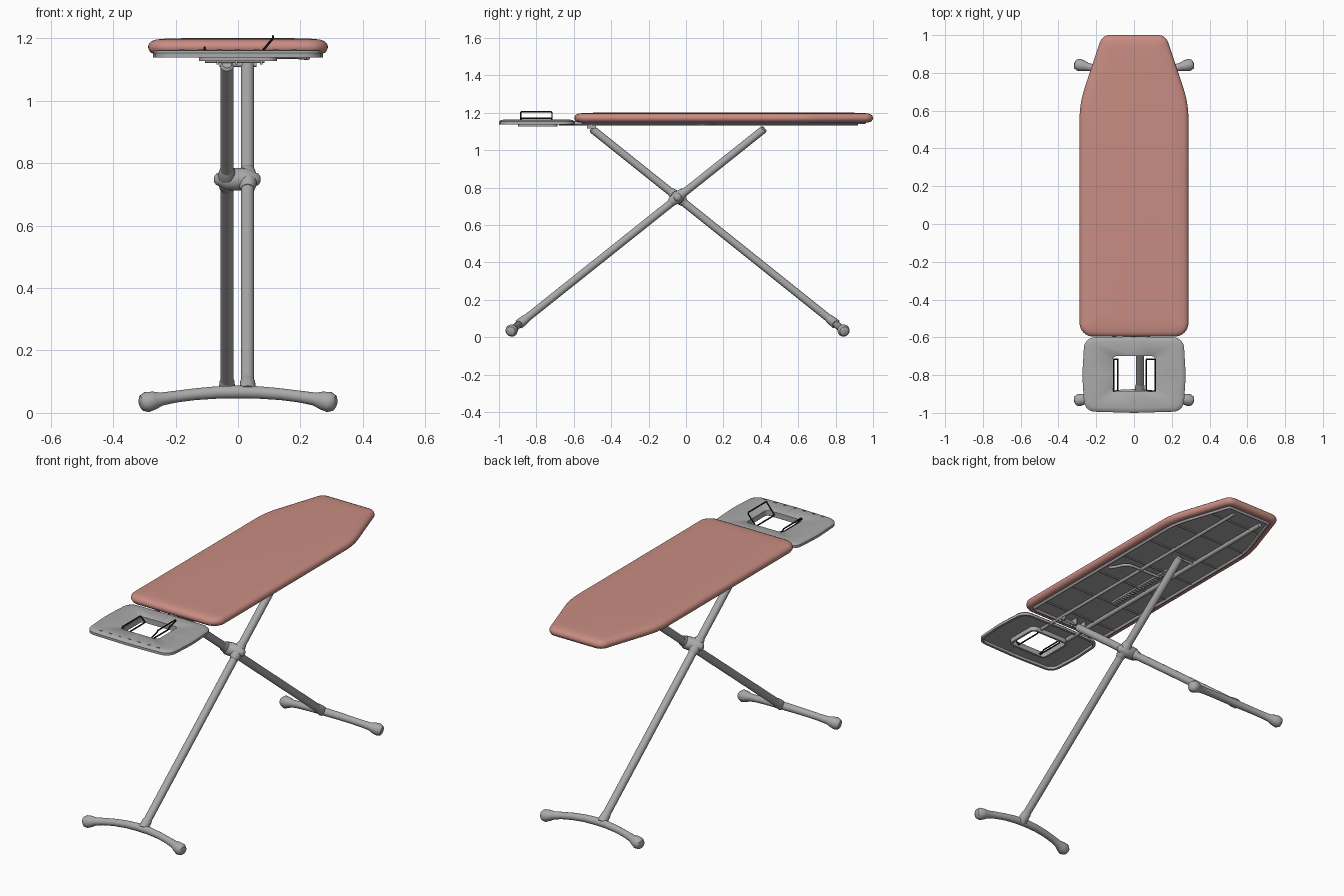
import bpy, bmesh, math
from mathutils import Vector

if "Cube" in bpy.data.objects:
    bpy.data.objects.remove(bpy.data.objects["Cube"])


def material(name, rgb):
    m = bpy.data.materials.new(name)
    m.diffuse_color = (*rgb, 1)
    m.use_nodes = True
    m.node_tree.nodes["Principled BSDF"].inputs["Base Color"].default_value = m.diffuse_color
    return m


PINK = material("pink_fabric", (0.58, 0.265, 0.225))
GRAY = material("gray_metal", (0.40, 0.40, 0.40))
BLACK = material("black_wire", (0.012, 0.012, 0.012))


def finish(name, bm, mat, angle=40):
    bmesh.ops.recalc_face_normals(bm, faces=bm.faces)
    me = bpy.data.meshes.new(name)
    bm.to_mesh(me)
    bm.free()
    me.materials.append(mat)
    ob = bpy.data.objects.new(name, me)
    bpy.context.collection.objects.link(ob)
    bpy.ops.object.select_all(action='DESELECT')
    ob.select_set(True)
    bpy.context.view_layer.objects.active = ob
    bpy.ops.object.shade_smooth_by_angle(angle=math.radians(angle))
    return ob


def loft(name, rings, mat, cap=True, wrap=False):
    """Skin a list of equal-length point rings."""
    bm = bmesh.new()
    vr = [[bm.verts.new(p) for p in r] for r in rings]
    n = len(vr[0])
    pairs = list(zip(vr, vr[1:])) + ([(vr[-1], vr[0])] if wrap else [])
    for a, b in pairs:
        for i in range(n):
            j = (i + 1) % n
            bm.faces.new((a[i], a[j], b[j], b[i]))
    if cap and not wrap:
        bm.faces.new(vr[0])
        bm.faces.new(vr[-1])
    return finish(name, bm, mat)


def tube(name, path, radius, mat=GRAY, sides=16, closed=False):
    """Sweep a circle along a path; radius may be one number or one per point."""
    pts = [Vector(p) for p in path]
    n = len(pts)
    radii = radius if isinstance(radius, (list, tuple)) else [radius] * n
    rings, prev, u = [], None, None
    for i, p in enumerate(pts):
        a = pts[(i - 1) % n] if closed else pts[max(i - 1, 0)]
        b = pts[(i + 1) % n] if closed else pts[min(i + 1, n - 1)]
        t = ((p - a).normalized() + (b - p).normalized()).normalized()
        u = t.orthogonal().normalized() if prev is None else prev.rotation_difference(t) @ u
        prev, v = t, t.cross(u)
        rings.append([p + radii[i] * (math.cos(w) * u + math.sin(w) * v)
                      for w in (math.tau * k / sides for k in range(sides))])
    return loft(name, rings, mat, wrap=closed)


def box(name, center, size, mat=GRAY):
    bm = bmesh.new()
    bmesh.ops.create_cube(bm, size=1)
    for v in bm.verts:
        v.co = Vector([c + s * k for c, s, k in zip(center, size, v.co)])
    return finish(name, bm, mat)


def outline(corners, inset, z, seg=8):
    """Counter-clockwise polygon of (x, y, radius), inset and with rounded corners."""
    n, out = len(corners), []
    P = [Vector(c[:2]) for c in corners]
    for i in range(n):
        p = P[i]
        d0, d1 = (p - P[i - 1]).normalized(), (P[(i + 1) % n] - p).normalized()
        n0, n1 = Vector((-d0.y, d0.x)), Vector((-d1.y, d1.x))
        m = (n0 + n1) / (1 + n0.dot(n1))          # mitre vector
        r = max(corners[i][2] - inset, 0.004)
        c = p + m * (inset + r)
        a0 = math.atan2(-n0.y, -n0.x)
        turn = math.atan2(d0.cross(d1), d0.dot(d1))
        for k in range(seg + 1):
            a = a0 + turn * k / seg
            out.append((c.x + r * math.cos(a), c.y + r * math.sin(a), z))
    return out


# Padded board cover: rounded top and a lip turned under
BOARD = [(-.288, -.595, .07), (0, -.597, .5), (.288, -.595, .07), (.288, .64, .5), (.168, 1.0, .055),
         (-.168, 1.0, .055), (-.288, .64, .5)]
loft("board_cover", [outline(BOARD, i, z) for i, z in [
    (.045, 1.160), (.040, 1.151), (.022, 1.149), (.008, 1.154), (.001, 1.165), (0, 1.174),
    (.004, 1.184), (.012, 1.191), (.026, 1.196), (.06, 1.199), (.11, 1.200)]], PINK)

# Metal underside plate, edge frame, rails and cross wires
loft("board_plate", [outline(BOARD, .03, z) for z in (1.155, 1.165)], GRAY)
tube("edge_frame", outline(BOARD, .045, 1.148), .008, sides=10, closed=True)
for name, x, r in (("left_rail", -.105, .012), ("right_rail", .075, .009)):
    tube(name, [(x, -.68, 1.143), (x, .92, 1.143)], r, sides=12)
for i in range(7):
    y = -.45 + i * .215
    w = .243 if y < .6 else .243 - (y - .6) * .3
    tube("cross_wire", [(-w, y, 1.150), (w, y, 1.150)], .005, sides=8)

# Height ratchet strip with teeth, and the release lever
box("ratchet_strip", (-.05, 0, 1.149), (.026, .46, .010))
for i in range(22):
    box("ratchet_tooth", (-.05, -.22 + i * .021, 1.140), (.022, .009, .012))
tube("release_lever", [(-.06, .15, 1.142), (.13, .15, 1.142), (.16, .145, 1.142), (.18, .125, 1.142),
                       (.20, .09, 1.140), (.225, .06, 1.138)], .008, sides=10)

# Iron rest: pressed tray with a rim, and a square hole with a collar
TRAY = [(-.262, -.992, .06), (0, -1.0, .5), (.262, -.992, .06), (.274, -.80, .8),
        (.262, -.60, .06), (0, -.596, .5), (-.262, -.60, .06), (-.274, -.80, .8)]
HOLE = [(-.113, -.885, .02), (0, -.885, .02), (.113, -.885, .02), (.113, -.79, .02),
        (.113, -.70, .02), (0, -.70, .02), (-.113, -.70, .02), (-.113, -.79, .02)]
loft("iron_rest", [outline(s, i, z) for s, i, z in [
    (HOLE, 0, 1.127), (HOLE, 0, 1.157), (HOLE, -.006, 1.162), (TRAY, .025, 1.163),
    (TRAY, .008, 1.160), (TRAY, 0, 1.152), (TRAY, 0, 1.138), (TRAY, .014, 1.138),
    (TRAY, .016, 1.152), (HOLE, -.012, 1.152), (HOLE, -.012, 1.127)]], GRAY, wrap=True)
for i in range(7):
    box("rest_stud", (-.18 + i * .06, -.972, 1.163), (.016, .006, .004))

# Wire iron holders beside the hole
for name, lo, hi in (("right_iron_holder", (.066, 1.138), (.112, 1.206)),
                     ("left_iron_holder", (-.085, 1.135), (-.107, 1.170))):
    tube(name, [(lo[0], -.80, lo[1]), (lo[0], -.878, lo[1]), (lo[0], -.884, lo[1] + .006),
                (hi[0], -.884, hi[1] - .006), (hi[0], -.878, hi[1]),
                (hi[0], -.722, hi[1]), (hi[0], -.716, hi[1] - .006),
                (lo[0], -.716, lo[1] + .006), (lo[0], -.722, lo[1])],
         .004, BLACK, sides=8, closed=True)

# Crossed legs, each with an arched foot bar and a pivot sleeve
PIVOT = Vector((0, -.045, .748))
foot_x = [-.314, -.309, -.292, -.268, -.245, -.2, -.14, -.07, 0, .07, .14, .2, .245, .268, .292, .309, .314]
half = [.014, .025, .033, .029, .021, .019, .019, .020]
for name, x, y0, y1, s in (("front_foot", .031, -.895, .42, -1), ("back_foot", -.035, .805, -.505, 1)):
    a, b = Vector((x, y0, .067)), Vector((x, y1, 1.115))
    d = (b - a).normalized()
    tube(name + "_leg", [a, b - d * .006, b + d * .002], [.021, .021, .014], sides=24)
    tube(name + "_bar", [(t, y0 + s * .04 * (t / .3) ** 2, .067 - .034 * (t / .3) ** 2) for t in foot_x],
         half + [.021] + half[::-1], sides=20)
    tube(name + "_collar", [a, a + d * .02, a + d * .05, a + d * .06], [.026, .026, .024, .021], sides=24)
    c = PIVOT + Vector((x, 0, 0))
    tube(name + "_pivot_sleeve", [c - d * .05, c - d * .04, c - d * .02, c + d * .02, c + d * .04, c + d * .05],
         [.021, .025, .029, .029, .025, .021], sides=24)

# Pivot hub through both legs
hub = [(-.077, .008), (-.070, .018), (-.058, .023), (-.040, .034), (-.015, .036),
       (.015, .036), (.036, .034), (.054, .023), (.066, .018), (.072, .008)]
tube("pivot_hub", [PIVOT + Vector((x, 0, 0)) for x, r in hub], [r for x, r in hub], sides=24)

# Hinge axle and brackets at the fixed leg, slider pin at the other
tube("hinge_axle", [(-.105, -.505, 1.128), (.085, -.505, 1.128)], .008, sides=12)
for x in (-.065, -.005, .075):
    box("hinge_bracket", (x, -.505, 1.134), (.008, .05, .036))
tube("slider_pin", [(-.06, .41, 1.115), (.06, .41, 1.115)], .007, sides=12)
